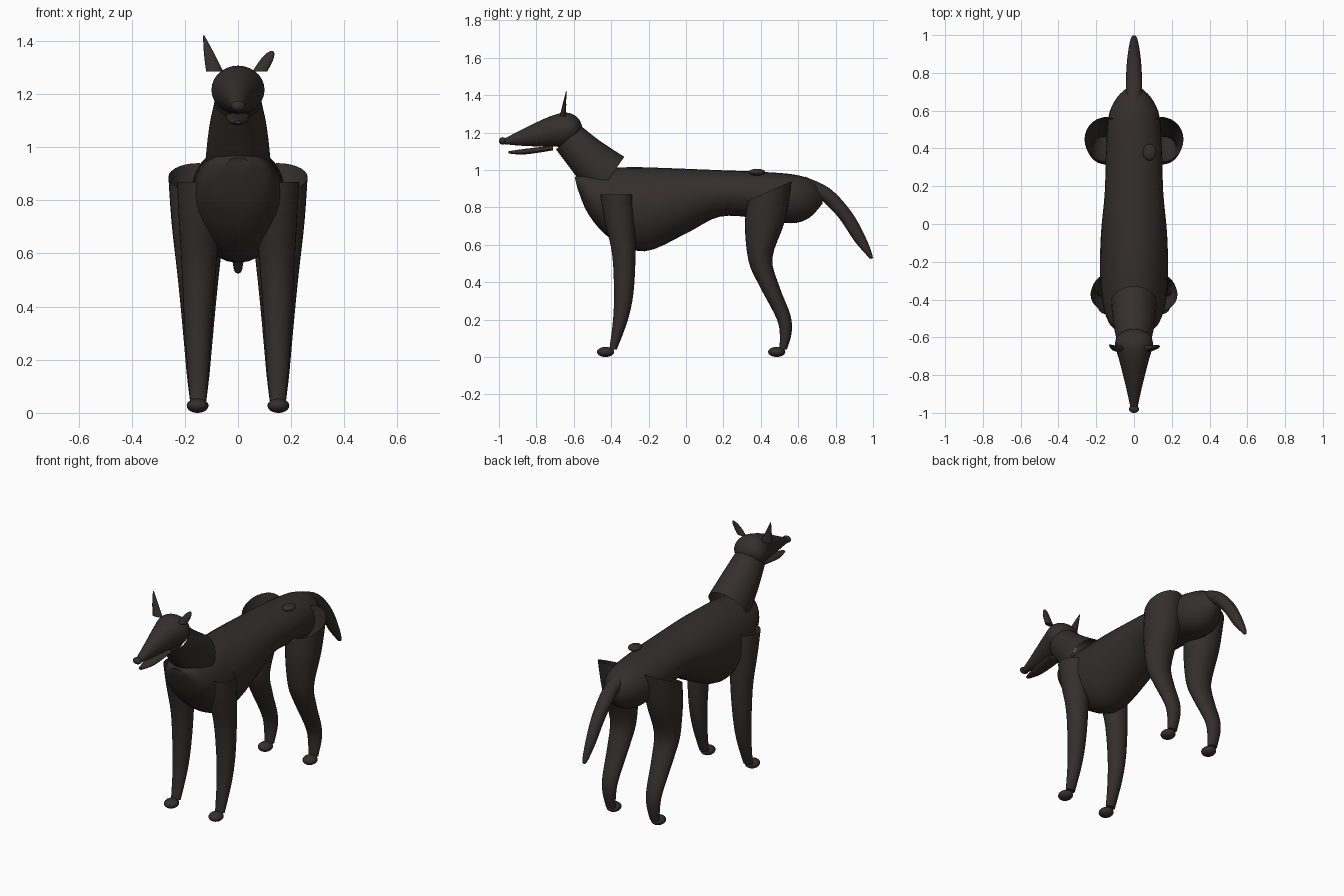
import bpy, bmesh, math
from mathutils import Vector

default_cube = bpy.data.objects.get("Cube")
if default_cube:
    bpy.data.objects.remove(default_cube, do_unlink=True)

coat = bpy.data.materials.new("dark brown coat")
coat.use_nodes = True
coat_colour = (0.035, 0.027, 0.027, 1)
coat.diffuse_color = coat_colour
coat.node_tree.nodes["Principled BSDF"].inputs["Base Color"].default_value = coat_colour

SIDES = 28
STEPS = 4


def finish(name, bm):
    """Turn a bmesh into a smooth shaded object with the coat material."""
    bmesh.ops.recalc_face_normals(bm, faces=bm.faces)
    mesh = bpy.data.meshes.new(name)
    bm.to_mesh(mesh)
    bm.free()
    mesh.materials.append(coat)
    obj = bpy.data.objects.new(name, mesh)
    bpy.context.collection.objects.link(obj)
    bpy.ops.object.select_all(action="DESELECT")
    obj.select_set(True)
    bpy.context.view_layer.objects.active = obj
    bpy.ops.object.shade_smooth_by_angle(angle=math.radians(50))
    return obj


def smooth_rings(rings):
    """Add in-between sections along a Catmull-Rom spline."""
    result = []
    last = len(rings) - 1
    for i in range(last):
        a, b, c, d = (Vector(rings[min(max(k, 0), last)]) for k in range(i - 1, i + 3))
        for step in range(STEPS):
            t = step / STEPS
            result.append(b + (c - a) * t / 2
                          + (a - b * 2.5 + c * 2 - d / 2) * t * t
                          + (b * 1.5 - a / 2 - c * 1.5 + d / 2) * t * t * t)
    result.append(Vector(rings[last]))
    return result


def loft(name, rings, side=1, cap_start=True, cap_end=True):
    """Skin elliptical sections given as: y, z of one edge, y, z of the
    opposite edge, half width, and optionally the x of the centre."""
    bm = bmesh.new()
    loops = []
    for ring in smooth_rings([tuple(r) + (0,) * (6 - len(r)) for r in rings]):
        y_a, z_a, y_b, z_b, width, x = ring
        loop = []
        for k in range(SIDES):
            angle = math.tau * k / SIDES
            c, s = math.cos(angle) / 2, math.sin(angle)
            loop.append(bm.verts.new((side * x + width * s,
                                      (y_a + y_b) / 2 + (y_a - y_b) * c,
                                      (z_a + z_b) / 2 + (z_a - z_b) * c)))
        loops.append(loop)
    for low, high in zip(loops, loops[1:]):
        for k in range(SIDES):
            n = (k + 1) % SIDES
            bm.faces.new((low[k], low[n], high[n], high[k]))
    if cap_start:
        bm.faces.new(loops[0])
    if cap_end:
        bm.faces.new(loops[-1])
    return finish(name, bm)


def ellipsoid(name, centre, radii):
    bm = bmesh.new()
    bmesh.ops.create_uvsphere(bm, u_segments=24, v_segments=14, radius=1)
    bmesh.ops.scale(bm, vec=radii, verts=bm.verts)
    bmesh.ops.translate(bm, vec=centre, verts=bm.verts)
    return finish(name, bm)


# Torso: deep chest, tucked belly, rounded rump
loft("torso", [
    (-.595, .96, -.58, .9, .05),
    (-.55, .99, -.52, .76, .125),
    (-.45, 1.005, -.4, .63, .165),
    (-.3, 1.015, -.22, .565, .18),
    (-.1, 1.01, 0, .66, .175),
    (.15, 1, .18, .75, .155),
    (.4, .99, .38, .742, .148),
    (.58, .975, .56, .715, .135),
    (.68, .94, .66, .745, .09),
    (.73, .87, .73, .82, .025),
])

# Neck: an open sleeve between chest and skull
loft("neck", [
    (-.33, 1.07, -.49, .84, .122),
    (-.46, 1.155, -.59, .97, .11),
    (-.555, 1.23, -.695, 1.11, .088),
], cap_start=False, cap_end=False)

# Head: long tapered muzzle, separate lower jaw, nose
loft("head", [
    (-.975, 1.165, -.975, 1.138, .018),
    (-.86, 1.225, -.86, 1.128, .043),
    (-.73, 1.285, -.715, 1.125, .078),
    (-.64, 1.307, -.64, 1.125, .1),
    (-.58, 1.28, -.595, 1.15, .083),
    (-.555, 1.235, -.562, 1.2, .03),
])
loft("lower_jaw", [
    (-.95, 1.1, -.95, 1.088, .012),
    (-.86, 1.113, -.86, 1.083, .036),
    (-.71, 1.13, -.71, 1.105, .046),
])
ellipsoid("nose", (0, -.98, 1.155), (.027, .02, .02))

# Ears: one tall and pointed, one short and rounded
loft("right_ear", [
    (-.675, 1.285, -.642, 1.285, .032, -.088),
    (-.66, 1.35, -.642, 1.35, .02, -.108),
    (-.642, 1.42, -.637, 1.42, .003, -.129),
])
loft("left_ear", [
    (-.675, 1.285, -.642, 1.285, .028, .082),
    (-.665, 1.325, -.642, 1.325, .025, .106),
    (-.655, 1.35, -.64, 1.35, .017, .12),
    (-.648, 1.362, -.642, 1.362, .006, .127),
])

# Legs: open at the top, one pair built per side, with small paws
FRONT_LEG = [
    (-.46, .87, -.285, .87, .09, .14),
    (-.435, .73, -.275, .73, .078, .145),
    (-.395, .55, -.27, .55, .065, .147),
    (-.385, .35, -.28, .35, .053, .15),
    (-.39, .2, -.31, .2, .043, .15),
    (-.41, .04, -.37, .04, .03, .15),
]
HIND_LEG = [
    (.33, .835, .565, .94, .112, .15),
    (.315, .7, .53, .73, .1, .15),
    (.335, .51, .462, .53, .078, .15),
    (.39, .385, .5, .375, .064, .15),
    (.475, .225, .558, .225, .05, .15),
    (.5, .145, .565, .13, .042, .15),
    (.5, .04, .54, .04, .03, .15),
]
for label, side in (("left", 1), ("right", -1)):
    loft(label + "_front_leg", FRONT_LEG, side, cap_start=False)
    loft(label + "_hind_leg", HIND_LEG, side, cap_start=False)
    for pair, y in (("front", -.43), ("hind", .485)):
        ellipsoid(label + "_" + pair + "_paw", (side * .152, y, .027), (.041, .046, .027))

# Tail: curves down and back to a blunt tip
loft("tail", [
    (.635, .965, .72, .83, .042),
    (.77, .9, .735, .83, .043),
    (.885, .775, .82, .74, .038),
    (.96, .64, .9, .62, .028),
    (.998, .54, .965, .545, .016),
    (.99, .525, .98, .527, .005),
], cap_start=False)

# Small raised lump on the left of the back
ellipsoid("back_lump", (.082, .38, .988), (.036, .044, .018))
